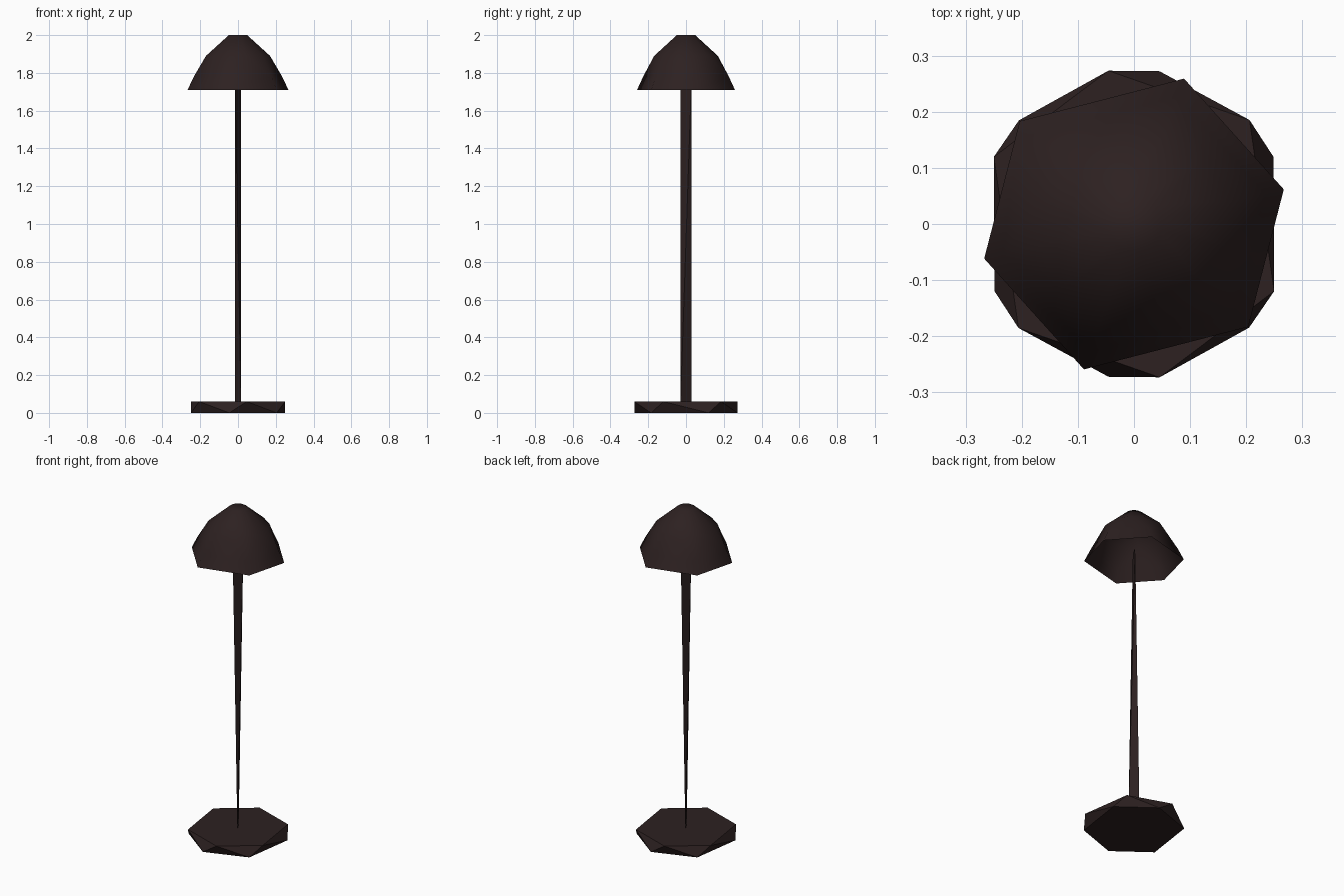
import bpy, bmesh, math

if "Cube" in bpy.data.objects:
    bpy.data.objects.remove(bpy.data.objects["Cube"])

# One dark brown colour for the whole lamp
mat = bpy.data.materials.new("dark brown")
mat.diffuse_color = (0.026, 0.015, 0.015, 1)
mat.use_nodes = True
mat.node_tree.nodes["Principled BSDF"].inputs["Base Color"].default_value = mat.diffuse_color


def ring(bm, angles, r, z):
    """Ring of points: the given angles, repeated half a turn on."""
    full = list(angles) + [a + 180 for a in angles]
    return [bm.verts.new((r * math.cos(math.radians(a)),
                          r * math.sin(math.radians(a)), z)) for a in full]


def bridge(bm, low, high):
    n = len(low)
    for i in range(n):
        j = (i + 1) % n
        bm.faces.new((low[i], low[j], high[j], high[i]))


def finish(name, bm, fix=True):
    if fix:
        bmesh.ops.recalc_face_normals(bm, faces=bm.faces[:])
    me = bpy.data.meshes.new(name)
    bm.to_mesh(me)
    bm.free()
    me.materials.append(mat)
    ob = bpy.data.objects.new(name, me)
    bpy.context.collection.objects.link(ob)
    return ob


# Base: hexagonal slab whose top is twisted against its bottom
bm = bmesh.new()
low = ring(bm, (25.6, 80.5, 138), 0.276, 0)
high = ring(bm, (42, 99.5, 154.4), 0.277, 0.06)
bm.faces.new(low)
bm.faces.new(high)
for i in range(6):
    j = (i + 1) % 6
    bm.faces.new((low[i], low[j], high[i]))
    bm.faces.new((high[i], low[j], high[j]))
finish("base", bm)

# Pole: blade-like sliver, its flat end edges crossed top to bottom
bm = bmesh.new()
ends = [bm.verts.new(p) for p in ((-0.016, 0.029, 0.055), (0.016, -0.029, 0.055),
                                  (0.016, 0.029, 1.77), (-0.016, -0.029, 1.77))]
for skip in range(4):
    bm.faces.new([v for k, v in enumerate(ends) if k != skip])
finish("pole", bm)

# Shade: open dome, hexagonal at the rim and rounder towards the top
bm = bmesh.new()
turn = (13, 71, 138)
turn12 = (13, 42, 71, 104.5, 138, 165.5)
rim = ring(bm, turn, 0.274, 1.71)
lip = ring(bm, turn, 0.24, 1.78)
mid = ring(bm, turn12, 0.174, 1.89)
top = ring(bm, turn12, 0.05, 2.0)
bridge(bm, rim, lip)
for i in range(6):
    j = (i + 1) % 6
    half = mid[2 * i + 1]
    bm.faces.new((lip[i], lip[j], half))
    bm.faces.new((lip[i], half, mid[2 * i]))
    bm.faces.new((lip[j], mid[2 * j], half))
bridge(bm, mid, top)
bm.faces.new(top)
shade = finish("shade", bm)
bpy.context.view_layer.objects.active = shade
shade.select_set(True)
bpy.ops.object.shade_smooth_by_angle(angle=math.radians(65))
